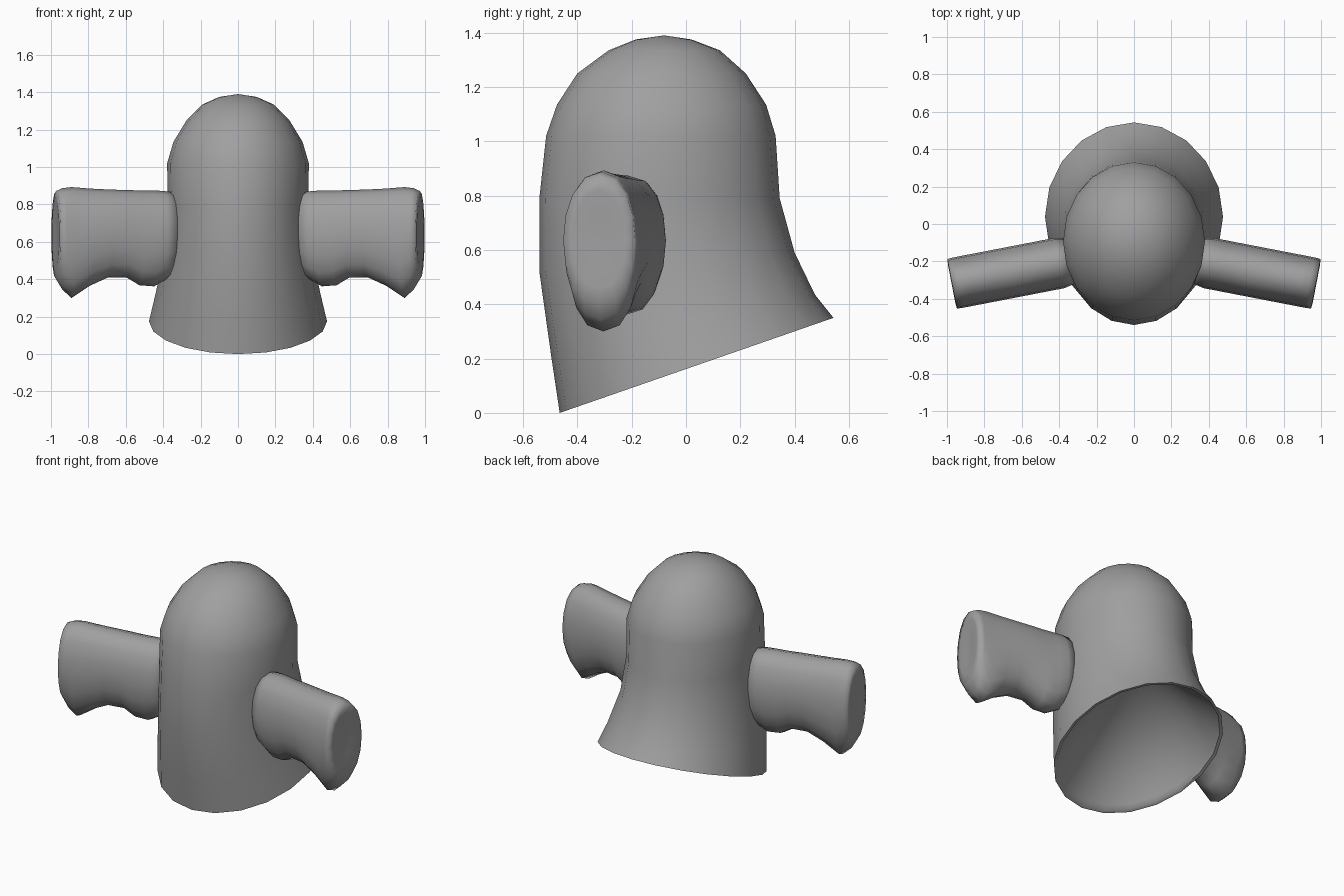
import bpy, bmesh, math

if "Cube" in bpy.data.objects:
    bpy.data.objects.remove(bpy.data.objects["Cube"])

grey = bpy.data.materials.new("plain grey")
grey.diffuse_color = (0.35, 0.35, 0.35, 1)
grey.use_nodes = True
grey.node_tree.nodes["Principled BSDF"].inputs["Base Color"].default_value = grey.diffuse_color


def loft(name, rings, cap_start, cap_end, angle):
    """Skin a list of equal-length point loops; one-point loops become tips."""
    bm = bmesh.new()
    loops = [[bm.verts.new(p) for p in r] for r in rings]
    for a, b in zip(loops, loops[1:]):
        n = max(len(a), len(b))
        for i in range(n):
            j = (i + 1) % n
            if len(a) == 1:
                bm.faces.new((a[0], b[j], b[i]))
            elif len(b) == 1:
                bm.faces.new((a[i], a[j], b[0]))
            else:
                bm.faces.new((a[i], a[j], b[j], b[i]))
    if cap_start:
        bm.faces.new(loops[0][::-1])
    if cap_end:
        bm.faces.new(loops[-1])
    bmesh.ops.recalc_face_normals(bm, faces=bm.faces)
    me = bpy.data.meshes.new(name)
    bm.to_mesh(me)
    bm.free()
    me.materials.append(grey)
    ob = bpy.data.objects.new(name, me)
    bpy.context.collection.objects.link(ob)
    bpy.ops.object.select_all(action='DESELECT')
    ob.select_set(True)
    bpy.context.view_layer.objects.active = ob
    bpy.ops.object.shade_smooth_by_angle(angle=math.radians(angle))
    return ob


# Hooded body: front y, front z, back y, back z, half width of each ring
BODY = [
    (-0.185, 1.375, 0.02, 1.375, 0.10),
    (-0.285, 1.335, 0.125, 1.335, 0.19),
    (-0.40, 1.25, 0.22, 1.25, 0.275),
    (-0.475, 1.135, 0.295, 1.135, 0.345),
    (-0.515, 1.02, 0.33, 1.02, 0.379),
    (-0.54, 0.79, 0.345, 0.79, 0.375),
    (-0.54, 0.52, 0.40, 0.59, 0.39),
    (-0.495, 0.20, 0.475, 0.435, 0.442),
    (-0.465, 0.0, 0.543, 0.35, 0.476),
]
SIDES = 20


def body_ring(row, inset=0.0, lift=0.0):
    yf, zf, yb, zb, w = row
    cy, ry, cz, rz = (yf + yb) / 2, (yb - yf) / 2, (zf + zb) / 2, (zb - zf) / 2
    k = 1 - inset / ry
    pts = []
    for i in range(SIDES):
        t = 2 * math.pi * i / SIDES
        pts.append(((w - inset) * math.sin(t), cy + ry * k * math.cos(t),
                    cz + lift + rz * k * math.cos(t)))
    return pts


# Outer skin down to a thin rim, then a conical hollow underneath
outer = [[(0, -0.08, 1.39)]] + [body_ring(r) for r in BODY]
hollow = [body_ring(BODY[-1], 0.018, 0.004), body_ring(BODY[-1], 0.03, 0.03),
          [(0, 0.03, 0.72)]]
loft("hooded_body", outer + hollow, False, False, 50)

# Paddle arm: distance along the arm, bottom z, top z, half thickness
ARM = [
    (-0.04, 0.42, 0.865, 0.125), (0.02, 0.39, 0.872, 0.137),
    (0.07, 0.362, 0.875, 0.137), (0.15, 0.368, 0.875, 0.137),
    (0.22, 0.41, 0.877, 0.137), (0.32, 0.41, 0.88, 0.137),
    (0.42, 0.365, 0.885, 0.137), (0.52, 0.30, 0.893, 0.137),
    (0.57, 0.345, 0.887, 0.137), (0.603, 0.40, 0.872, 0.135),
    (0.606, 0.46, 0.82, 0.10), (0.600, 0.54, 0.74, 0.05),
]
DX, DY = 0.982, -0.19


def arm_ring(s, lo, hi, half, side, n=16):
    pts = []
    for i in range(n):
        t = 2 * math.pi * i / n
        c, d = math.cos(t), math.sin(t)
        u = half * math.copysign(abs(c) ** 0.85, c)
        x = 0.38 + DX * s - DY * u
        y = -0.205 + DY * s + DX * u
        pts.append((side * x, y, (lo + hi) / 2 + (hi - lo) / 2 * d))
    return pts


for name, side in (("right_arm", 1), ("left_arm", -1)):
    loft(name, [arm_ring(*r, side) for r in ARM], True, True, 100)
